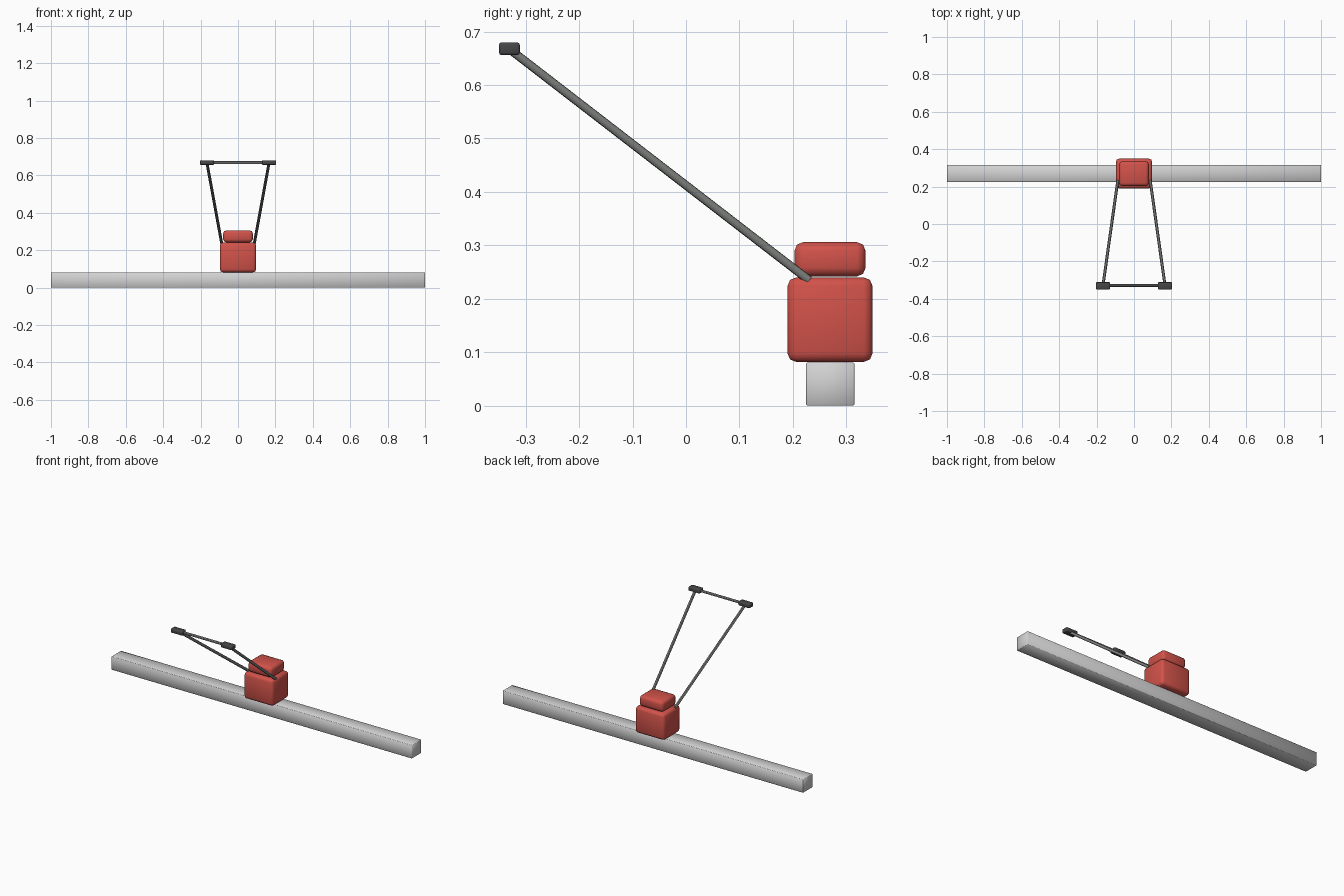
import bpy
from mathutils import Vector

cube = bpy.data.objects.get("Cube")
if cube:
    bpy.data.objects.remove(cube, do_unlink=True)


def material(name, rgb):
    m = bpy.data.materials.new(name)
    m.use_nodes = True
    m.diffuse_color = (*rgb, 1)
    m.node_tree.nodes["Principled BSDF"].inputs["Base Color"].default_value = (*rgb, 1)
    return m


red = material("red_paint", (0.64, 0.085, 0.068))
steel = material("light_grey_steel", (0.65, 0.65, 0.66))
dark_steel = material("mid_grey_steel", (0.21, 0.22, 0.21))
rubber = material("black_rubber", (0.062, 0.062, 0.066))


def box(name, low, high, mat, bevel, segments=2):
    """Softly shaded box between two corners, with rounded edges."""
    low, high = Vector(low), Vector(high)
    bpy.ops.mesh.primitive_cube_add(size=1, location=(low + high) / 2)
    ob = bpy.context.object
    ob.name = name
    ob.scale = high - low
    bpy.ops.object.transform_apply(location=False, rotation=False, scale=True)
    ob.data.materials.append(mat)
    mod = ob.modifiers.new("rounded_edges", "BEVEL")
    mod.width = bevel
    mod.segments = segments
    bpy.ops.object.shade_smooth()
    return ob


def rod(name, start, end, radius, mat):
    """Straight round rod between two points."""
    start, end = Vector(start), Vector(end)
    axis = end - start
    bpy.ops.mesh.primitive_cylinder_add(vertices=12, radius=radius, depth=axis.length,
                                        location=(start + end) / 2)
    ob = bpy.context.object
    ob.name = name
    ob.rotation_euler = axis.to_track_quat("Z", "Y").to_euler()
    ob.data.materials.append(mat)
    bpy.ops.object.shade_smooth_by_angle()
    return ob


# Long beam with the motor housing and its cap on top
box("beam", (-1, 0.225, 0), (1, 0.315, 0.081), steel, 0.002, 1)
box("motor_housing", (-0.097, 0.19, 0.082), (0.097, 0.349, 0.24), red, 0.016)
box("motor_cap", (-0.079, 0.203, 0.242), (0.079, 0.336, 0.306), red, 0.016)

# Handle arms spreading up and forward, with a grip at each end
for side, s in (("left", 1), ("right", -1)):
    rod(side + "_handle_arm", (s * 0.087, 0.23, 0.235), (s * 0.166, -0.33, 0.667),
        0.008, dark_steel)
    box(side + "_grip", (s * 0.166 - 0.038, -0.35, 0.656),
        (s * 0.166 + 0.038, -0.311, 0.68), rubber, 0.005)

# Crossbar joining the grips
rod("crossbar", (-0.166, -0.329, 0.668), (0.166, -0.329, 0.668), 0.0075, dark_steel)
